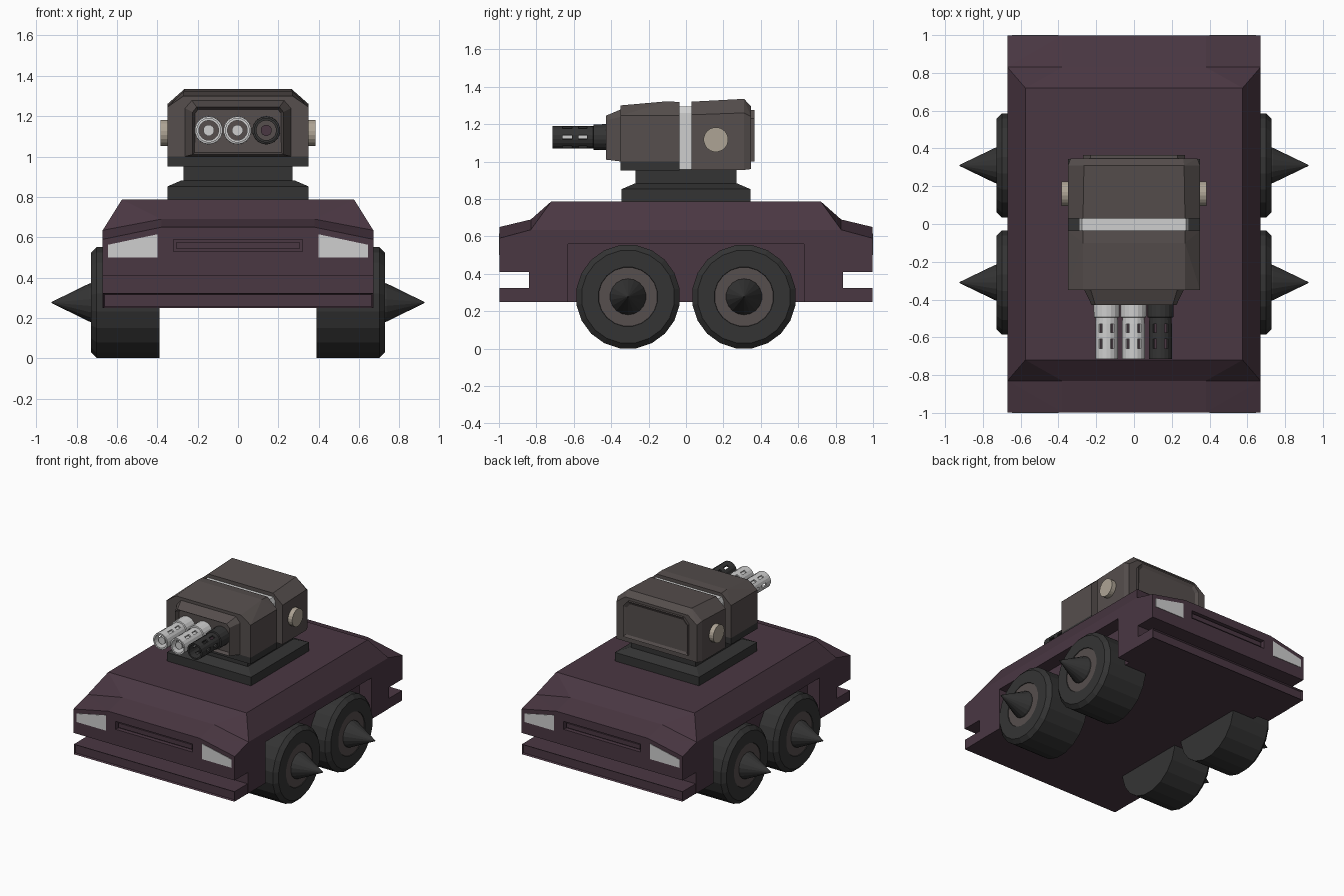
import bpy, bmesh, math
from mathutils import Vector

if "Cube" in bpy.data.objects:
    bpy.data.objects.remove(bpy.data.objects["Cube"])


def mat(name, rgb):
    m = bpy.data.materials.new(name)
    m.diffuse_color = (*rgb, 1)
    m.use_nodes = True
    m.node_tree.nodes["Principled BSDF"].inputs["Base Color"].default_value = m.diffuse_color
    return m


PURPLE = mat("dark purple", (0.068, 0.038, 0.055))
BROWN = mat("grey brown", (0.092, 0.077, 0.074))
RUBBER = mat("charcoal", (0.034, 0.034, 0.034))
WHITE = mat("light grey", (0.62, 0.62, 0.62))
BEIGE = mat("beige", (0.42, 0.37, 0.30))


def finish(name, bm, material):
    bmesh.ops.recalc_face_normals(bm, faces=bm.faces)
    me = bpy.data.meshes.new(name)
    bm.to_mesh(me)
    bm.free()
    me.materials.append(material)
    ob = bpy.data.objects.new(name, me)
    bpy.context.collection.objects.link(ob)
    return ob


def solid(name, material, sections, mirror_x=True, flip_y=1, inset=None):
    """Convex solid through half sections [(y, [(x, z), ...])], mirrored in x.
    inset = (y direction, rim width, depth) sinks the end face."""
    bm = bmesh.new()
    for y, pts in sections:
        for x, z in pts:
            for sx in ((1, -1) if mirror_x else (1,)):
                bm.verts.new((x * sx, y * flip_y, z))
    res = bmesh.ops.convex_hull(bm, input=bm.verts)
    junk = [g for g in res["geom_interior"] + res["geom_unused"]
            if isinstance(g, bmesh.types.BMVert) and g.is_valid]
    bmesh.ops.delete(bm, geom=list(set(junk)), context='VERTS')
    bmesh.ops.dissolve_limit(bm, angle_limit=0.01, verts=bm.verts, edges=bm.edges)
    bmesh.ops.recalc_face_normals(bm, faces=bm.faces)
    if inset:
        bm.normal_update()
        face = max(bm.faces, key=lambda f: f.normal.y * inset[0])
        bmesh.ops.inset_region(bm, faces=[face], thickness=inset[1])
        for v in face.verts:
            v.co.y -= inset[0] * inset[2]
    return finish(name, bm, material)


def block(name, material, x, y0, y1, z0, z1, **kw):
    pts = [(x, z0), (x, z1)]
    return solid(name, material, [(y0, pts), (y1, pts)], **kw)


def lathe(name, material, rings, axis, origin, segs, caps=True, slots=()):
    """Revolve rings [(offset, radius)] round the x or y axis."""
    bm = bmesh.new()
    o = Vector(origin)
    loops = []
    for d, r in rings:
        loop = []
        for i in range(segs):
            a = 2 * math.pi * (i - 0.5) / segs
            u, w = r * math.cos(a), r * math.sin(a)
            loop.append(bm.verts.new(o + Vector((d, u, w) if axis == 'X' else (u, d, w))))
        loops.append(loop)
    for k in range(len(loops) - 1):
        for i in range(segs):
            if k in slots and i % 3 == 0:
                continue
            j = (i + 1) % segs
            bm.faces.new((loops[k][i], loops[k][j], loops[k + 1][j], loops[k + 1][i]))
    if caps:
        bm.faces.new(loops[0])
        bm.faces.new(loops[-1])
    return finish(name, bm, material)


# Hull: faceted deck above the wheel wells, and recessed core between the wheels
END = 0.997
deck = [(0.67, 0.56), (0.67, 0.635)]
solid("hull_deck", PURPLE, [(s * 0.83, deck + [(0.38, 0.69)]) for s in (-1, 1)]
      + [(s * 0.72, [(0.575, 0.787)]) for s in (-1, 1)])
block("hull_core", PURPLE, 0.57, -0.64, 0.64, 0.25, 0.57)

# Ends: nose, corner, bumper, grille and headlights, same front and back
for s, end in ((-1, "front"), (1, "rear")):
    nose = solid(end + "_nose", PURPLE, [
        (0.83, [(0.67, 0.41), (0.67, 0.635), (0.38, 0.69)]),
        (END, [(0.67, 0.41), (0.67, 0.59), (0.38, 0.65)])], flip_y=s)
    block(end + "_hull_corner", PURPLE, 0.67, 0.63, 0.84, 0.25, 0.58, flip_y=s)
    block(end + "_bumper", PURPLE, 0.668, 0.83, END, 0.25, 0.325, flip_y=s, inset=(s, 0.01, 0.012))
    cutter = block(end + "_grille_cutter", PURPLE, 0.32, 0.965, 1.05, 0.53, 0.59, flip_y=s)
    cutter.hide_render = True
    cutter.hide_set(True)
    mod = nose.modifiers.new("grille", 'BOOLEAN')
    mod.operation, mod.object, mod.solver = 'DIFFERENCE', cutter, 'EXACT'
    block(end + "_grille_bar", PURPLE, 0.305, 0.96, 0.985, 0.543, 0.577, flip_y=s)
    lamp = [(0.40, 0.50), (0.645, 0.50), (0.645, 0.563), (0.40, 0.615)]
    for sx, side in ((-1, "left"), (1, "right")):
        pts = [(x * sx, z) for x, z in lamp]
        solid(f"{end}_{side}_headlight", WHITE, [(0.993, pts), (1.0, pts)],
              mirror_x=False, flip_y=s)

# Wheels with hubs and spikes
for sx, side in ((-1, "left"), (1, "right")):
    for y, end in ((-0.31, "front"), (0.31, "rear")):
        c = (0, y, 0.277)
        part = f"{end}_{side}_"
        lathe(part + "tyre", RUBBER, [(sx * d, r) for d, r in
              ((0.39, 0.279), (0.70, 0.279), (0.728, 0.25), (0.728, 0.16), (0.715, 0.155))],
              'X', c, 20)
        lathe(part + "hub", BROWN, [(sx * 0.65, 0.158), (sx * 0.724, 0.158)], 'X', c, 20)
        lathe(part + "spike", RUBBER, [(sx * 0.70, 0.1), (sx * 0.735, 0.095), (sx * 0.925, 0.002)],
              'X', c, 18)

# Turret mount
solid("turret_base", RUBBER, [(s * 0.345, [(0.35, 0.78), (0.35, 0.852)]) for s in (-1, 1)]
      + [(s * 0.275, [(0.28, 0.882)]) for s in (-1, 1)])
block("turret_neck", RUBBER, 0.27, -0.27, 0.27, 0.88, 0.957)
block("turret_floor", RUBBER, 0.35, -0.35, -0.035, 0.952, 1.0)

# Turret: front block, tapered gun housing, pale core, rear block and hatch
solid("turret_front", BROWN, [
    (-0.35, [(0.35, 1.0), (0.35, 1.245), (0.27, 1.30)]),
    (-0.10, [(0.27, 1.322)]),
    (-0.035, [(0.35, 1.0), (0.35, 1.245), (0.27, 1.318)])])
solid("gun_housing", BROWN, [
    (-0.345, [(0.265, 1.0), (0.265, 1.24), (0.23, 1.28)]),
    (-0.428, [(0.225, 1.01), (0.225, 1.22), (0.205, 1.245)])], inset=(-1, 0.014, 0.03))
solid("turret_core", WHITE, [(y, [(0.29, 0.957), (0.29, 1.26), (0.275, 1.293)])
                             for y in (-0.04, 0.04)])
solid("turret_rear", BROWN, [
    (0.03, [(0.35, 0.955), (0.35, 1.25), (0.27, 1.32)]),
    (0.31, [(0.35, 0.955), (0.35, 1.26), (0.265, 1.335)]),
    (0.348, [(0.335, 0.96), (0.335, 1.24), (0.26, 1.295)])])
solid("rear_hatch", BROWN, [
    (y, [(0.27, 1.0), (0.27, 1.23), (0.23, 1.275)]) for y in (0.34, 0.365)],
      inset=(1, 0.025, 0.012))

# Side pins
for sx, side in ((-1, "left"), (1, "right")):
    lathe(side + "_pin", BEIGE, [(sx * 0.33, 0.066), (sx * 0.385, 0.066)], 'X', (0, 0.16, 1.117), 20)

# Three slotted gun barrels
for x, name, colour, core, tip in ((-0.145, "left", WHITE, WHITE, -0.70),
                                   (-0.003, "middle", WHITE, WHITE, -0.70),
                                   (0.14, "right", RUBBER, PURPLE, -0.50)):
    c = (x, 0, 1.13)
    tube = lathe(name + "_barrel", colour,
                 [(-0.39, 0.064), (-0.49, 0.064), (-0.492, 0.055), (-0.53, 0.055), (-0.575, 0.055),
                  (-0.61, 0.055), (-0.66, 0.055), (-0.715, 0.055)],
                 'Y', c, 18, caps=False, slots=(3, 5))
    shell = tube.modifiers.new("wall", 'SOLIDIFY')
    shell.thickness, shell.offset = 0.012, 0
    lathe(name + "_barrel_core", core, [(-0.39, 0.028), (tip, 0.028)], 'Y', c, 12)
